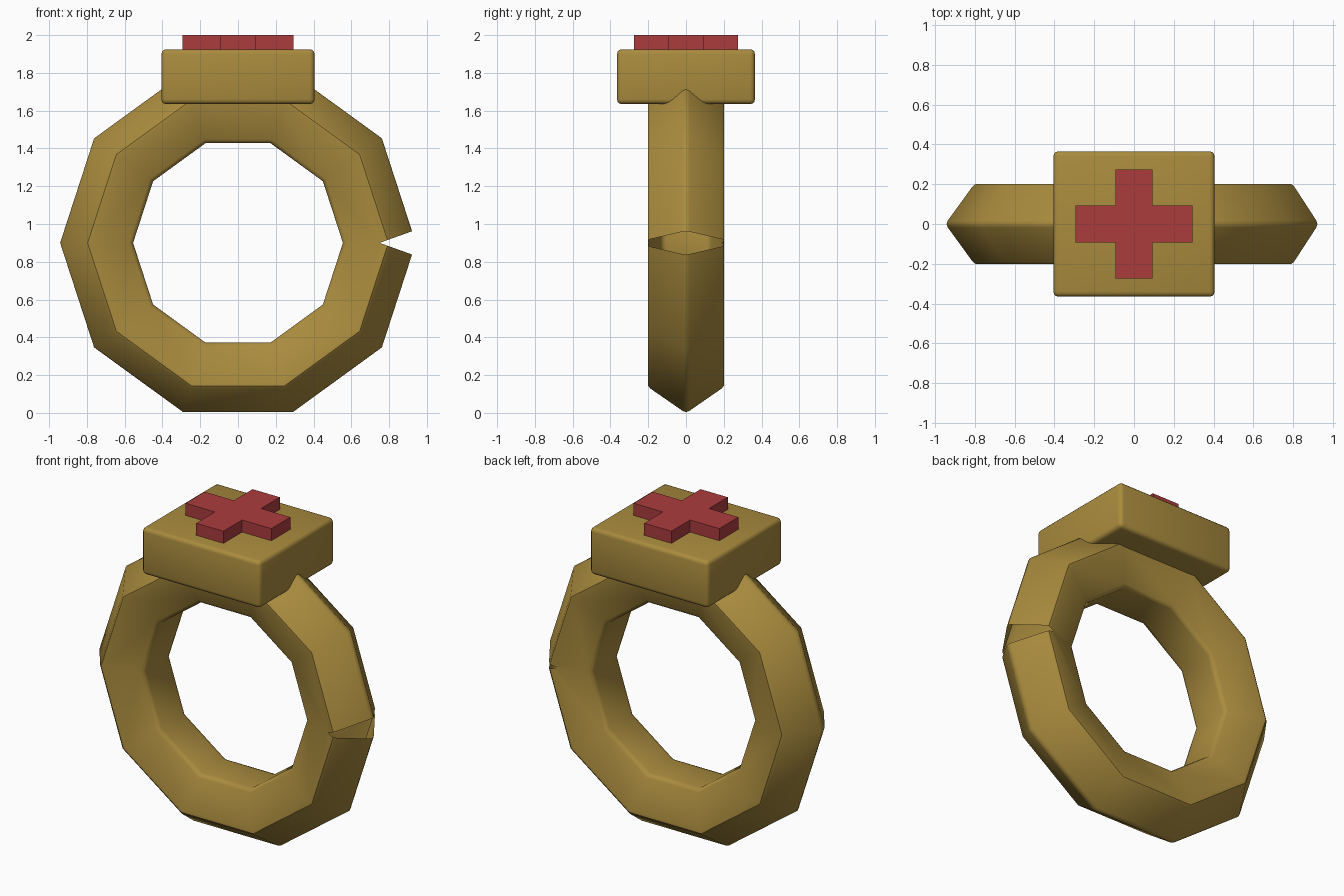
import bpy, bmesh, math
from mathutils import Vector

if "Cube" in bpy.data.objects:
    bpy.data.objects.remove(bpy.data.objects["Cube"])

CENTRE_Z = 0.90      # height of the band centre
MAJOR, MINOR = 0.731, 0.217
SIDES, PROFILE = 10, 5


def material(name, rgb):
    m = bpy.data.materials.new(name)
    m.diffuse_color = (*rgb, 1)
    m.use_nodes = True
    m.node_tree.nodes["Principled BSDF"].inputs["Base Color"].default_value = m.diffuse_color
    return m


gold = material("gold", (0.40, 0.26, 0.048))
red = material("red", (0.41, 0.045, 0.048))


def finish(bm, name, mat, smooth=None):
    me = bpy.data.meshes.new(name)
    bm.to_mesh(me)
    bm.free()
    me.materials.append(mat)
    ob = bpy.data.objects.new(name, me)
    bpy.context.collection.objects.link(ob)
    if smooth:
        bpy.ops.object.select_all(action='DESELECT')
        ob.select_set(True)
        bpy.context.view_layer.objects.active = ob
        bpy.ops.object.shade_smooth_by_angle(angle=math.radians(smooth))
    return ob


def rounded_pentagon(d=0.022):
    """Band cross-section (radius, y) with softened corners."""
    pts = [Vector((MAJOR + MINOR * math.cos(a), MINOR * math.sin(a)))
           for a in (math.tau * i / PROFILE for i in range(PROFILE))]
    out = []
    for i, p in enumerate(pts):
        a = p + (pts[i - 1] - p).normalized() * d
        b = p + (pts[(i + 1) % PROFILE] - p).normalized() * d
        out += [a, (a + 2 * p + b) / 4, b]
    return out


# Ten-sided band: a shell left open at the right, with a wedge notch there
bm = bmesh.new()
section = rounded_pentagon()
n = len(section)
rings = []
for i in range(SIDES + 1):
    t = math.tau * i / SIDES
    rings.append([bm.verts.new((r * math.cos(t), y, CENTRE_Z + r * math.sin(t)))
                  for r, y in section])
for a, b in zip(rings, rings[1:]):
    for j in range(n):
        k = (j + 1) % n
        bm.faces.new((a[j], a[k], b[k], b[j]))
bmesh.ops.recalc_face_normals(bm, faces=bm.faces)
for s in (1, -1):
    faces = [f for f in bm.faces if f.calc_center_median().x > 0.45
             and 0 < s * (f.calc_center_median().z - CENTRE_Z) < 0.35]
    geom = set(faces)
    for f in faces:
        geom.update(f.verts)
        geom.update(f.edges)
    bmesh.ops.bisect_plane(bm, geom=list(geom), dist=1e-5,
                           plane_co=(0.75, 0, CENTRE_Z),
                           plane_no=(0.36, 0, -s), clear_outer=True)
bmesh.ops.remove_doubles(bm, verts=bm.verts, dist=0.0005)
finish(bm, "band", gold, 40)

# Softened block on top
bm = bmesh.new()
bmesh.ops.create_cube(bm, size=1)
for v in bm.verts:
    v.co = (v.co.x * 0.81, v.co.y * 0.73, 1.78 + v.co.z * 0.29)
bmesh.ops.bevel(bm, geom=bm.edges[:], offset=0.025, segments=3, profile=0.5,
                affect='EDGES')
finish(bm, "top_block", gold, 40)

# Raised cross: one outline extruded upwards
bm = bmesh.new()
w, lx, ly = 0.093, 0.293, 0.275
quarter = [(lx, w), (w, w), (w, ly)]
outline = (quarter + [(-x, y) for x, y in reversed(quarter)]
           + [(-x, -y) for x, y in quarter]
           + [(x, -y) for x, y in reversed(quarter)])
face = bm.faces.new([bm.verts.new((x, y, 1.90)) for x, y in outline])
top = bmesh.ops.extrude_face_region(bm, geom=[face])["geom"]
for v in top:
    if isinstance(v, bmesh.types.BMVert):
        v.co.z = 2.0
bmesh.ops.recalc_face_normals(bm, faces=bm.faces)
finish(bm, "cross", red)
